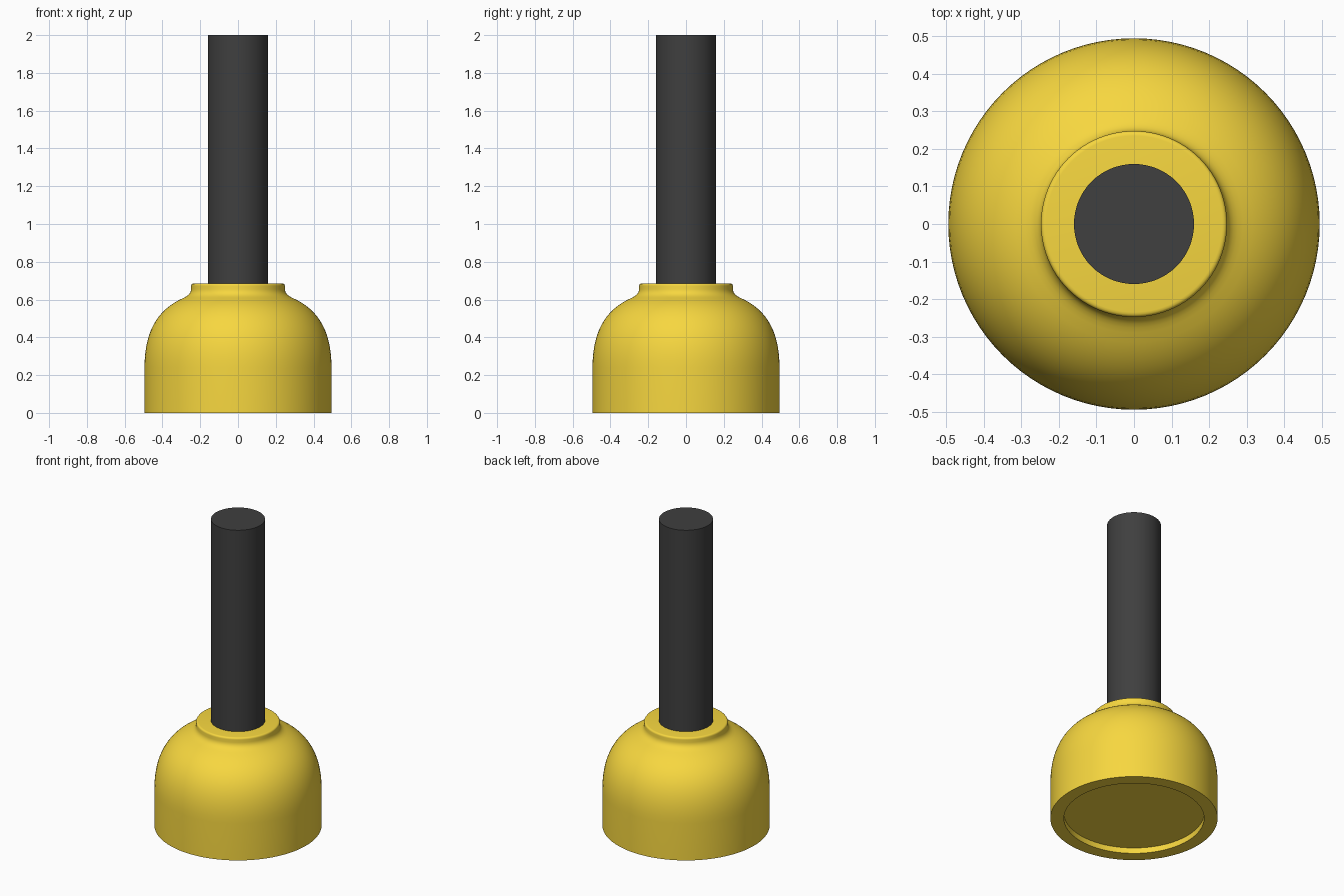
import bpy, bmesh, math
from mathutils import Vector
from mathutils.geometry import interpolate_bezier

if "Cube" in bpy.data.objects:
    bpy.data.objects.remove(bpy.data.objects["Cube"])


def material(name, color):
    m = bpy.data.materials.new(name)
    m.diffuse_color = color
    m.use_nodes = True
    m.node_tree.nodes["Principled BSDF"].inputs["Base Color"].default_value = m.diffuse_color
    return m


def lathe(name, profile, mat, steps=96):
    """Revolve (radius, height) points around z into a smooth solid."""
    bm = bmesh.new()
    verts = [bm.verts.new((r, 0, z)) for r, z in profile]
    edges = [bm.edges.new(pair) for pair in zip(verts, verts[1:])]
    bmesh.ops.spin(bm, geom=verts + edges, axis=(0, 0, 1), cent=(0, 0, 0),
                   angle=2 * math.pi, steps=steps, use_duplicate=False)
    bmesh.ops.remove_doubles(bm, verts=bm.verts, dist=1e-5)
    bmesh.ops.recalc_face_normals(bm, faces=bm.faces)
    mesh = bpy.data.meshes.new(name)
    bm.to_mesh(mesh)
    bm.free()
    obj = bpy.data.objects.new(name, mesh)
    bpy.context.collection.objects.link(obj)
    mesh.materials.append(mat)
    bpy.ops.object.select_all(action='DESELECT')
    obj.select_set(True)
    bpy.context.view_layer.objects.active = obj
    bpy.ops.object.shade_smooth_by_angle(angle=math.radians(35))
    return obj


def curve(a, b, c, d, n):
    pts = interpolate_bezier(*[Vector((x, z, 0)) for x, z in (a, b, c, d)], n)
    return [(p.x, p.y) for p in pts]


yellow = material("yellow", (0.93, 0.68, 0.05, 1))
black = material("black", (0.05, 0.05, 0.05, 1))

# Domed base: recessed underside, rounded shoulder, concave neck, rounded lip
shoulder = curve((0.495, 0.24), (0.495, 0.44), (0.42, 0.55), (0.29, 0.608), 16)
neck = curve((0.29, 0.608), (0.26, 0.622), (0.25, 0.635), (0.248, 0.655), 7)
lip = curve((0.248, 0.672), (0.248, 0.68), (0.244, 0.685), (0.235, 0.685), 5)
lathe("base", [(0, 0.037), (0.415, 0.037), (0.415, 0), (0.495, 0)]
      + shoulder + neck[1:] + lip + [(0, 0.685)], yellow)

# Straight round rod standing on the base
lathe("rod", [(0, 0.67), (0.16, 0.67), (0.16, 2.0), (0, 2.0)], black, 64)
